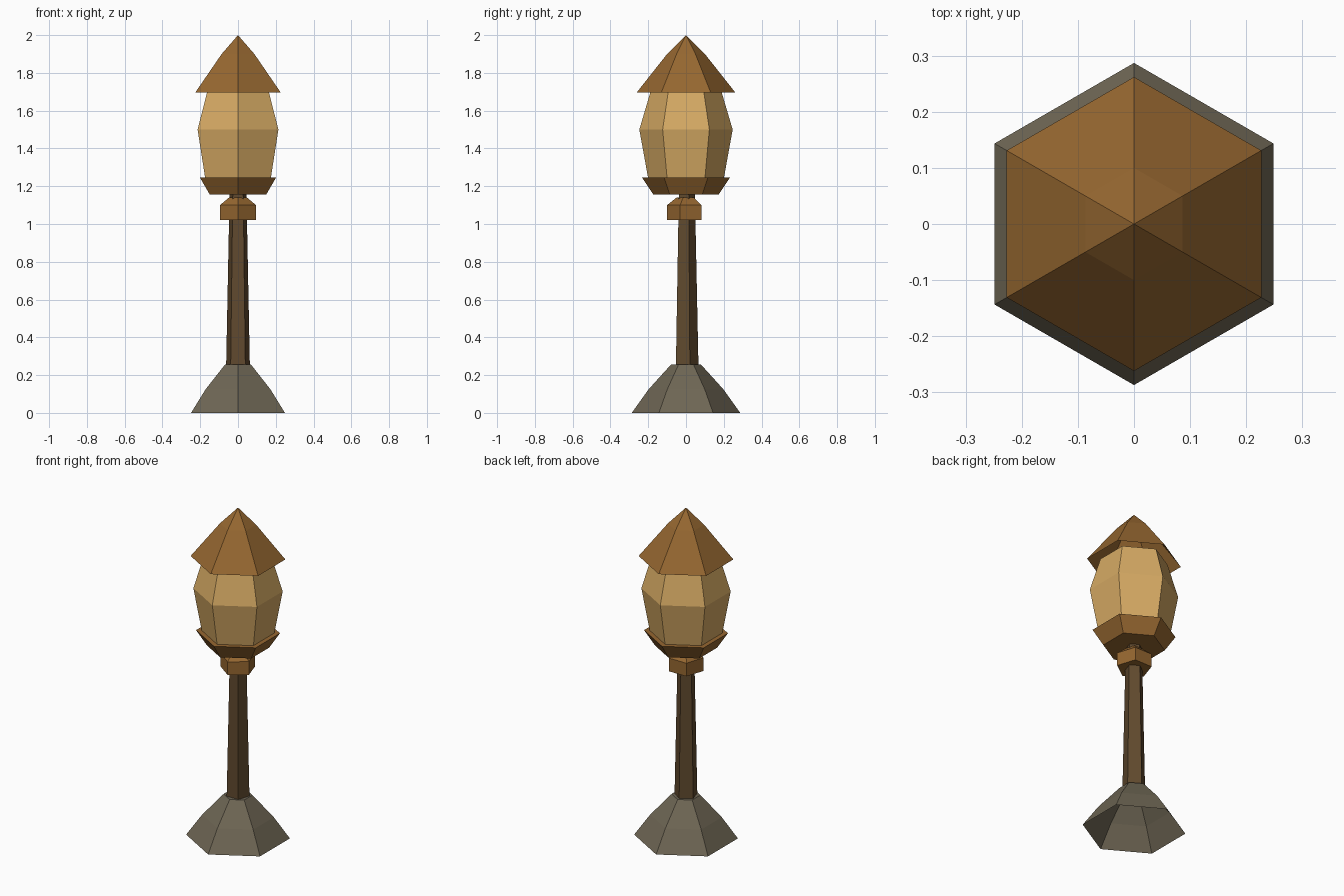
import bpy
import bmesh
from math import sin, cos, pi

cube = bpy.data.objects.get("Cube")
if cube:
    bpy.data.objects.remove(cube)


def material(name, rgb):
    mat = bpy.data.materials.new(name)
    mat.use_nodes = True
    mat.diffuse_color = (*rgb, 1)
    bsdf = mat.node_tree.nodes["Principled BSDF"]
    bsdf.inputs["Base Color"].default_value = (*rgb, 1)
    bsdf.inputs["Roughness"].default_value = 0.9
    return mat


stone = material("grey stone", (0.156, 0.133, 0.089))
wood = material("dark wood", (0.117, 0.067, 0.027))
copper = material("brown copper", (0.305, 0.136, 0.030))
glass = material("amber glass", (0.672, 0.402, 0.127))


def lathe(name, profile, sides, mat, facing=-1, cap_bottom=True, cap_top=True):
    """Stack regular rings (radius, height); a corner points along facing * y."""
    bm = bmesh.new()
    rings = []
    for radius, z in profile:
        if radius == 0:
            rings.append([bm.verts.new((0, 0, z))] * sides)
            continue
        angles = [facing * pi / 2 + 2 * pi * i / sides for i in range(sides)]
        rings.append([bm.verts.new((radius * cos(a), radius * sin(a), z)) for a in angles])
    for low, high in zip(rings, rings[1:]):
        for i in range(sides):
            j = (i + 1) % sides
            corners = [low[i], low[j], high[j], high[i]]
            bm.faces.new(list(dict.fromkeys(corners)))
    if cap_bottom:
        bm.faces.new(rings[0][::-1])
    if cap_top and profile[-1][0] > 0:
        bm.faces.new(rings[-1])
    mesh = bpy.data.meshes.new(name)
    bm.to_mesh(mesh)
    bm.free()
    mesh.materials.append(mat)
    obj = bpy.data.objects.new(name, mesh)
    bpy.context.collection.objects.link(obj)
    return obj


# Hollow stone foot
lathe("foot", [(0.287, 0), (0.198, 0.125), (0.08, 0.255)], 6, stone, cap_bottom=False)

# Tapered five-sided post with its collar
lathe("post", [(0.066, 0.25), (0.047, 1.16)], 5, wood, facing=1)
lathe("collar", [(0.1, 1.02), (0.1, 1.1), (0.05, 1.14)], 5, copper)

# Lantern: tray, faceted glass and hollow roof
lathe("lantern_tray", [(0.172, 1.155), (0.232, 1.245)], 6, copper)
lathe("lantern_glass", [(0.2, 1.24), (0.247, 1.5), (0.188, 1.70)], 6, glass)
lathe("roof", [(0.262, 1.695), (0.1, 1.9), (0, 2)], 6, copper, cap_bottom=False)
